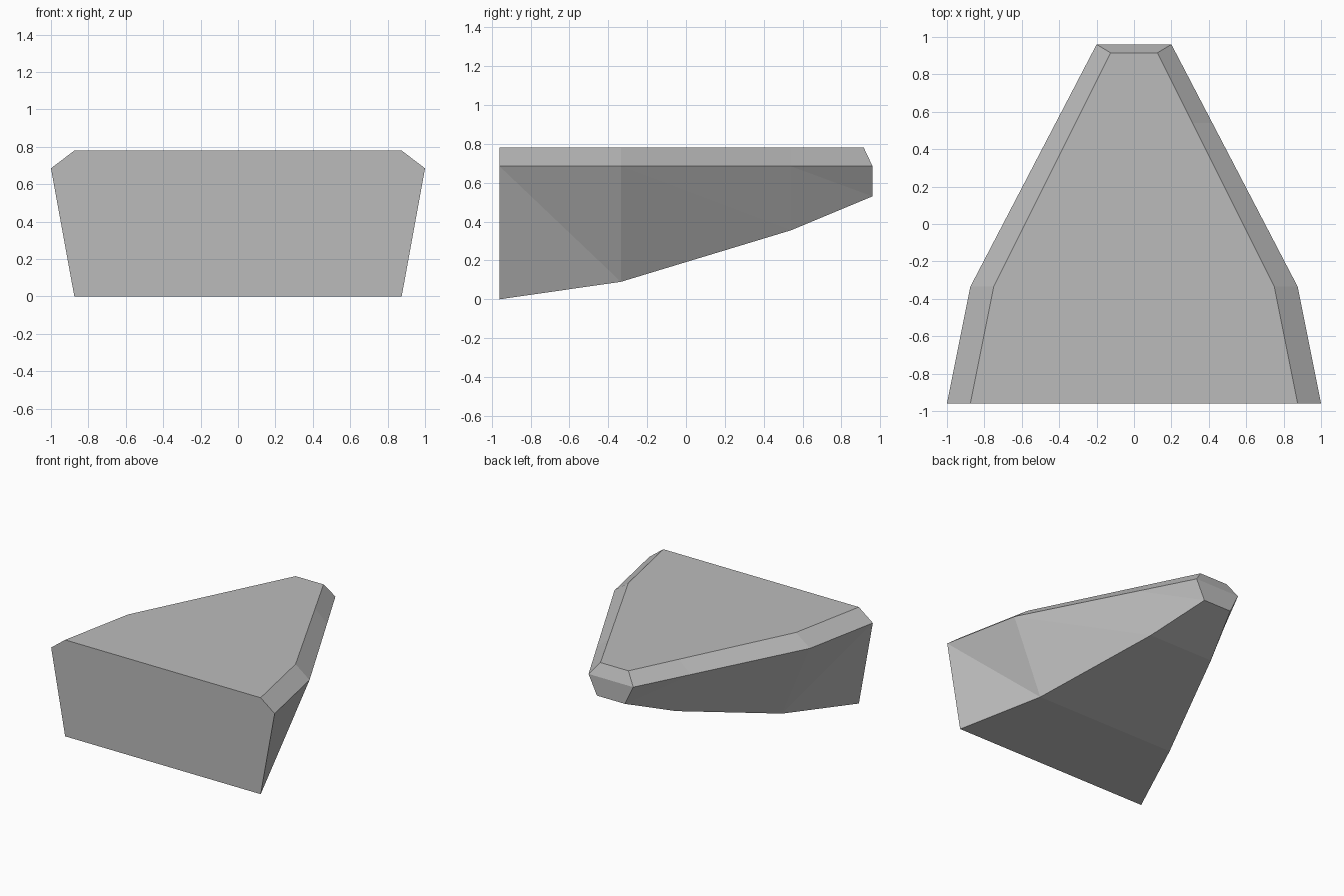
import bpy

if "Cube" in bpy.data.objects:
    bpy.data.objects.remove(bpy.data.objects["Cube"])

grey = bpy.data.materials.new("plain grey")
grey.diffuse_color = (0.5, 0.5, 0.5, 1)
grey.use_nodes = True
grey.node_tree.nodes["Principled BSDF"].inputs["Base Color"].default_value = grey.diffuse_color

# Cross-sections front to back: (keel, widest edge, top edge), each (x, y, z)
stations = [
    ((0.875, -0.96, 0.00), (1.000, -0.96, 0.685), (0.875, -0.96, 0.78)),
    ((0.625, -0.335, 0.09), (0.875, -0.335, 0.685), (0.750, -0.335, 0.78)),
    ((0.290, 0.54, 0.355), (0.419, 0.54, 0.685), (0.3125, 0.54, 0.78)),
    ((0.125, 0.96, 0.53), (0.200, 0.96, 0.685), (0.125, 0.915, 0.78)),
]

# Each section is a ring: right keel, edge, top, then mirrored top, edge, keel
verts = []
for section in stations:
    verts += section
    verts += [(-x, y, z) for x, y, z in reversed(section)]

faces = [(0, 1, 2, 3, 4, 5)]                       # front wall
for s in range(3):
    a, b = 6 * s, 6 * (s + 1)
    faces += [
        (a, b, a + 1), (a + 1, b, b + 1),          # right flank
        (a + 1, b + 1, b + 2, a + 2),              # right bevel
        (a + 2, b + 2, b + 3, a + 3),              # flat top
        (a + 3, b + 3, b + 4, a + 4),              # left bevel
        (a + 5, a + 4, b + 5), (a + 4, b + 4, b + 5),  # left flank
        (a + 5, b + 5, b, a),                      # sloping underside
    ]
faces += [(18, 23, 22, 19), (19, 22, 21, 20)]      # back end and its bevel

mesh = bpy.data.meshes.new("wedge_block")
mesh.from_pydata(verts, [], faces)
mesh.materials.append(grey)
mesh.validate()
mesh.update()
block = bpy.data.objects.new("wedge_block", mesh)
bpy.context.collection.objects.link(block)
